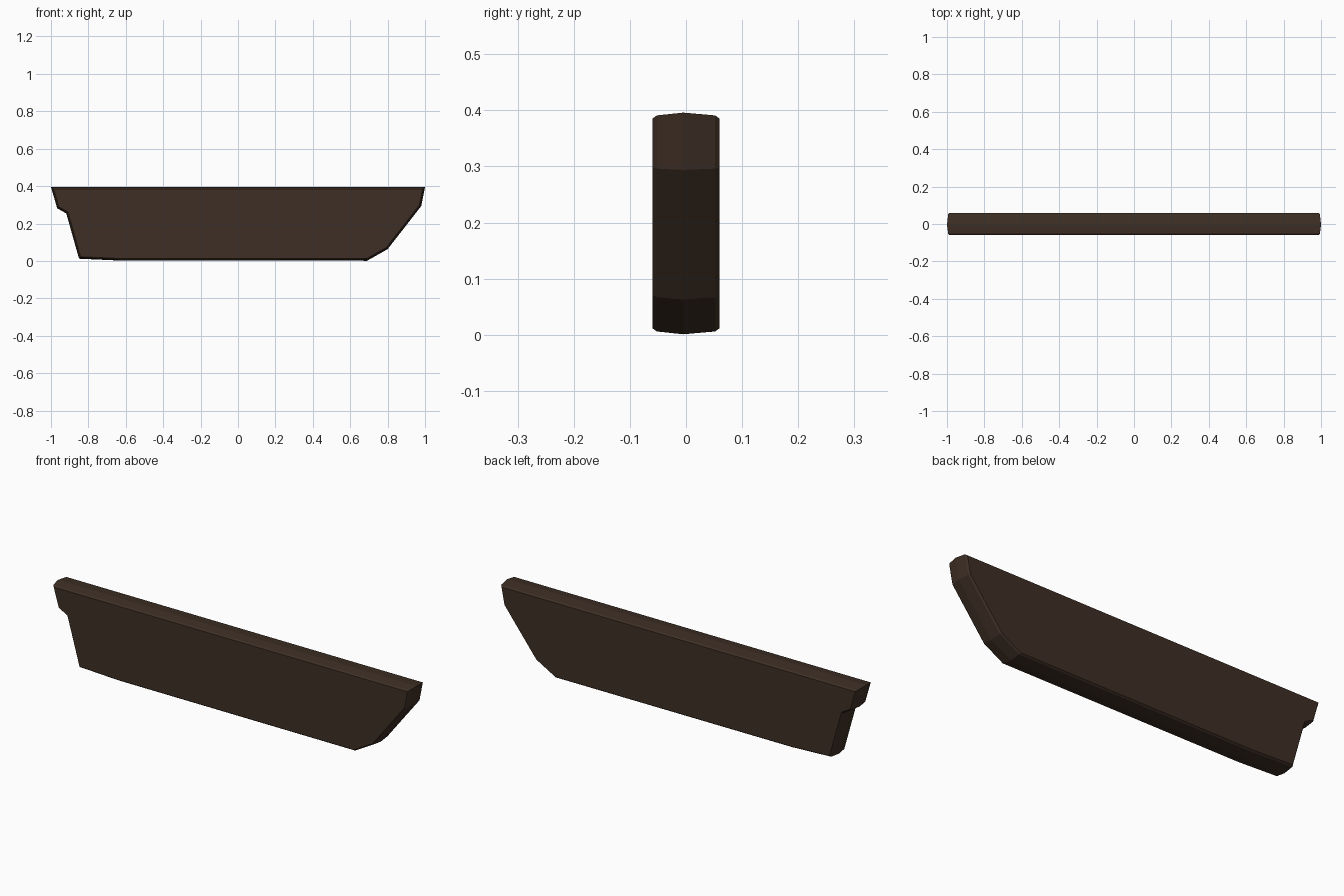
import bpy, bmesh
from mathutils import Vector

if "Cube" in bpy.data.objects:
    bpy.data.objects.remove(bpy.data.objects["Cube"])

# one dark wood colour
wood = bpy.data.materials.new("dark brown wood")
wood.diffuse_color = (0.048, 0.028, 0.018, 1)
wood.use_nodes = True
wood.node_tree.nodes["Principled BSDF"].inputs["Base Color"].default_value = wood.diffuse_color

# side outline (x, z), counter-clockwise seen from the front
outline = [Vector(p) for p in [
    (-1.0, 0.396), (-0.967, 0.282), (-0.918, 0.254), (-0.85, 0.012),
    (-0.63, 0.002), (0.69, 0.001), (0.80, 0.063), (0.98, 0.294), (1.0, 0.396)]]


def inset(points, d):
    """Move every edge of the outline inward by d."""
    result = []
    for i, p in enumerate(points):
        a = (p - points[i - 1]).normalized()
        b = (points[(i + 1) % len(points)] - p).normalized()
        na, nb = Vector((-a.y, a.x)), Vector((-b.y, b.x))
        result.append(p + (na + nb) * d / (1 + na.dot(nb)))
    return result


# stacked rings: chamfered faces with a faint ridge around the rim
bm = bmesh.new()
rings = []
for y, d in [(-0.06, 0.011), (-0.052, 0.005), (-0.005, 0.0),
             (0.052, 0.005), (0.06, 0.011)]:
    rings.append([bm.verts.new((p.x, y, p.y)) for p in inset(outline, d)])
n = len(outline)
for r, s in zip(rings, rings[1:]):
    for i in range(n):
        j = (i + 1) % n
        bm.faces.new((r[i], s[i], s[j], r[j]))
bm.faces.new(rings[0])
bm.faces.new(rings[-1][::-1])
bmesh.ops.recalc_face_normals(bm, faces=bm.faces)

mesh = bpy.data.meshes.new("plank")
bm.to_mesh(mesh)
bm.free()
mesh.materials.append(wood)
plank = bpy.data.objects.new("plank", mesh)
bpy.context.collection.objects.link(plank)
